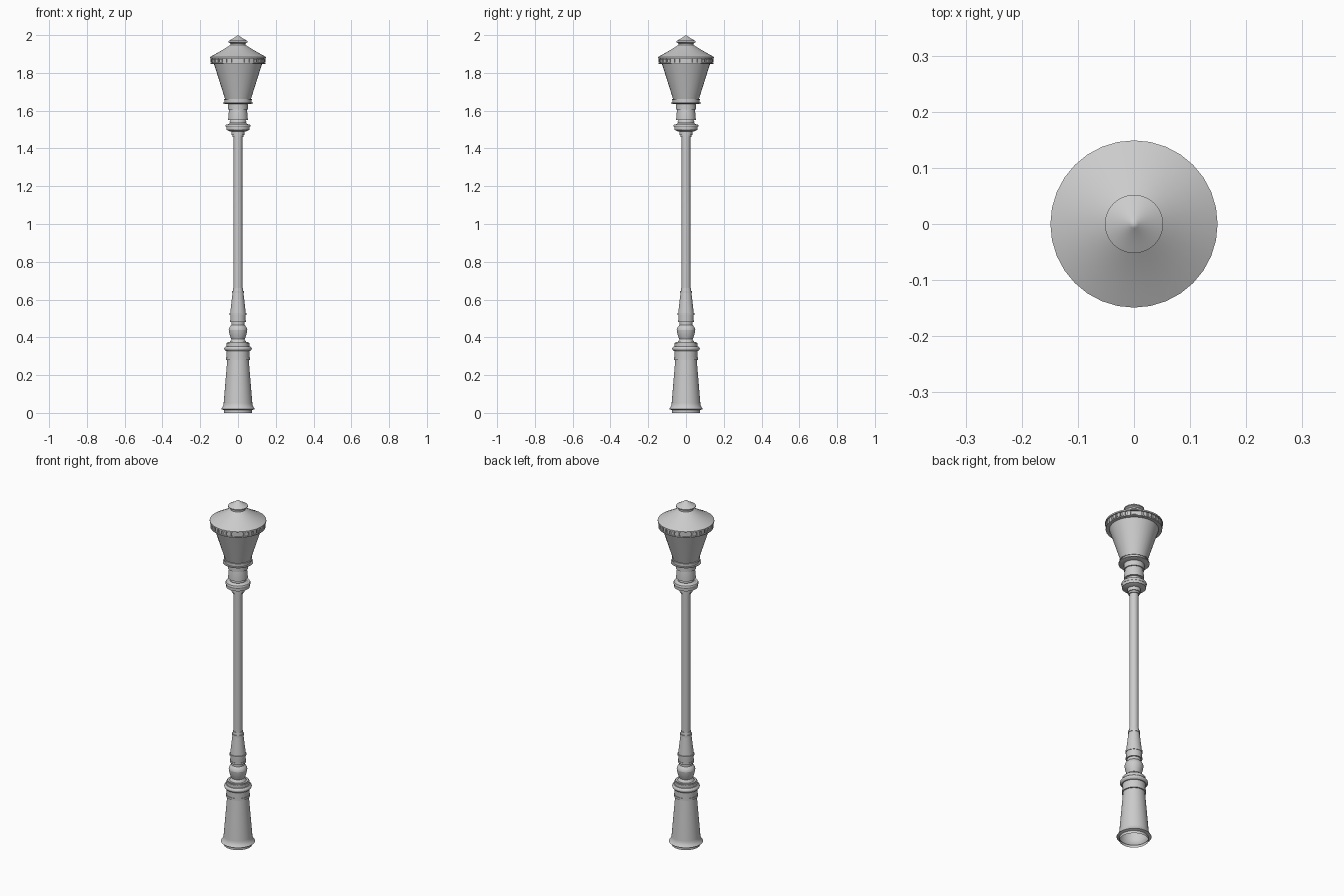
import bpy, bmesh, math
from mathutils import Matrix

cube = bpy.data.objects.get("Cube")
if cube:
    bpy.data.objects.remove(cube, do_unlink=True)

SIDES = 32
SHADE = 0.6
grey = bpy.data.materials.new("cast_grey")
grey.use_nodes = True
grey.diffuse_color = (SHADE, SHADE, SHADE, 1)
grey.node_tree.nodes["Principled BSDF"].inputs["Base Color"].default_value = grey.diffuse_color


def finish(name, bm):
    bmesh.ops.recalc_face_normals(bm, faces=bm.faces)
    mesh = bpy.data.meshes.new(name)
    bm.to_mesh(mesh)
    bm.free()
    mesh.materials.append(grey)
    part = bpy.data.objects.new(name, mesh)
    bpy.context.collection.objects.link(part)
    bpy.ops.object.select_all(action='DESELECT')
    part.select_set(True)
    bpy.context.view_layer.objects.active = part
    bpy.ops.object.shade_smooth_by_angle(angle=math.radians(30))


def turned(name, low, high, bottom, top, bulge=0, closed=True):
    """Turn a straight, swelling or hollowed side between two heights."""
    steps = 6 if bulge else 1
    profile = []
    for i in range(steps + 1):
        t = i / steps
        radius = bottom + (top - bottom) * t + bulge * math.sin(math.pi * t)
        profile.append((radius, low + (high - low) * t))
    if closed:
        profile = [(0, low)] + profile + [(0, high)]
    bm = bmesh.new()
    verts = [bm.verts.new((radius, 0, z)) for radius, z in profile]
    edges = [bm.edges.new(pair) for pair in zip(verts, verts[1:])]
    bmesh.ops.spin(bm, geom=verts + edges, cent=(0, 0, 0), axis=(0, 0, 1),
                   angle=math.tau, steps=SIDES, use_merge=True)
    bmesh.ops.remove_doubles(bm, verts=bm.verts, dist=0.0001)
    finish(name, bm)


def ring(name, middle, radius, height, bulge=0):
    """A flat or rounded band centred on a height."""
    turned(name, middle - height / 2, middle + height / 2, radius, radius, bulge)


# Hollow foot and tapering pedestal
turned("foot_rim", low=0, high=.015, bottom=.075, top=.075, closed=False)
turned("foot_lip", low=.015, high=.02, bottom=.075, top=.09, closed=False)
turned("foot_flare", low=.02, high=.05, bottom=.09, top=.076, bulge=-.003, closed=False)
turned("pedestal", low=.05, high=.28, bottom=.076, top=.057, closed=False)

# Stacked mouldings at the pedestal head
ring("pedestal_band", middle=.287, radius=.063, height=.012)
ring("pedestal_neck", middle=.31, radius=.06, height=.04)
ring("pedestal_collar", middle=.34, radius=.065, height=.025, bulge=.008)
ring("collar_step", middle=.36, radius=.06, height=.02)
ring("collar_top", middle=.37, radius=.055, height=.01)
turned("collar_slope", low=.375, high=.39, bottom=.044, top=.034)

# Rounded vase between pedestal and sleeve
turned("vase_bowl", low=.39, high=.44, bottom=.036, top=.049, bulge=.002)
turned("vase_shoulder", low=.44, high=.465, bottom=.049, top=.035, bulge=.003)
ring("vase_neck", middle=.47, radius=.035, height=.02)

# Tapering sleeve around the pole foot
ring("sleeve_base", middle=.485, radius=.043, height=.01)
turned("sleeve_drum", low=.49, high=.52, bottom=.04, top=.041)
ring("sleeve_band", middle=.524, radius=.044, height=.01)
turned("sleeve_cone", low=.53, high=.635, bottom=.041, top=.029)
ring("sleeve_ring", middle=.64, radius=.032, height=.01)
turned("sleeve_cap", low=.645, high=.66, bottom=.028, top=.026)

# Slender shaft
turned("pole", low=.65, high=1.46, bottom=.024, top=.023, closed=False)

# Mouldings carrying the lantern
ring("capital_foot", middle=1.465, radius=.028, height=.01)
ring("capital_neck", middle=1.48, radius=.034, height=.02)
turned("capital_bowl", low=1.49, high=1.5, bottom=.042, top=.062)
ring("capital_drum", middle=1.505, radius=.062, height=.015)
ring("capital_rim", middle=1.52, radius=.063, height=.015, bulge=.003)
turned("capital_slope", low=1.527, high=1.535, bottom=.055, top=.042)
ring("capital_top", middle=1.54, radius=.04, height=.02, bulge=.004)

# Waisted neck under the lantern
turned("lantern_neck", low=1.55, high=1.61, bottom=.052, top=.046, bulge=.001)
ring("lantern_neck_band", middle=1.62, radius=.053, height=.03)

# Lantern seat and conical body
turned("seat_dish", low=1.635, high=1.64, bottom=.068, top=.08)
ring("seat_lip", middle=1.642, radius=.08, height=.005)
ring("seat_groove", middle=1.65, radius=.071, height=.015)
ring("seat_band", middle=1.66, radius=.075, height=.006)
turned("lantern_body", low=1.66, high=1.85, bottom=.068, top=.128, closed=False)

# Grooved rim, filled with a row of square studs
ring("rim_lower_band", middle=1.85, radius=.146, height=.006)
ring("rim_groove", middle=1.865, radius=.139, height=.03)
ring("rim_upper_band", middle=1.88, radius=.149, height=.008)
bm = bmesh.new()
for i in range(SIDES):
    turn = Matrix.Rotation(math.tau * (i + .5) / SIDES, 4, 'Z')
    place = Matrix.Translation((.14, 0, 1.864))
    shape = Matrix.Diagonal((.01, .018, .02, 1))
    bmesh.ops.create_cube(bm, size=1, matrix=turn @ place @ shape)
finish("rim_studs", bm)

# Sloping roof with a pointed cap
turned("roof", low=1.884, high=1.948, bottom=.149, top=.04, bulge=-.003)
ring("roof_neck", middle=1.952, radius=.04, height=.01)
turned("cap_underside", low=1.956, high=1.963, bottom=.04, top=.052)
ring("cap_rim", middle=1.965, radius=.052, height=.005)
turned("cap_point", low=1.968, high=2, bottom=.052, top=0, bulge=-.002)
